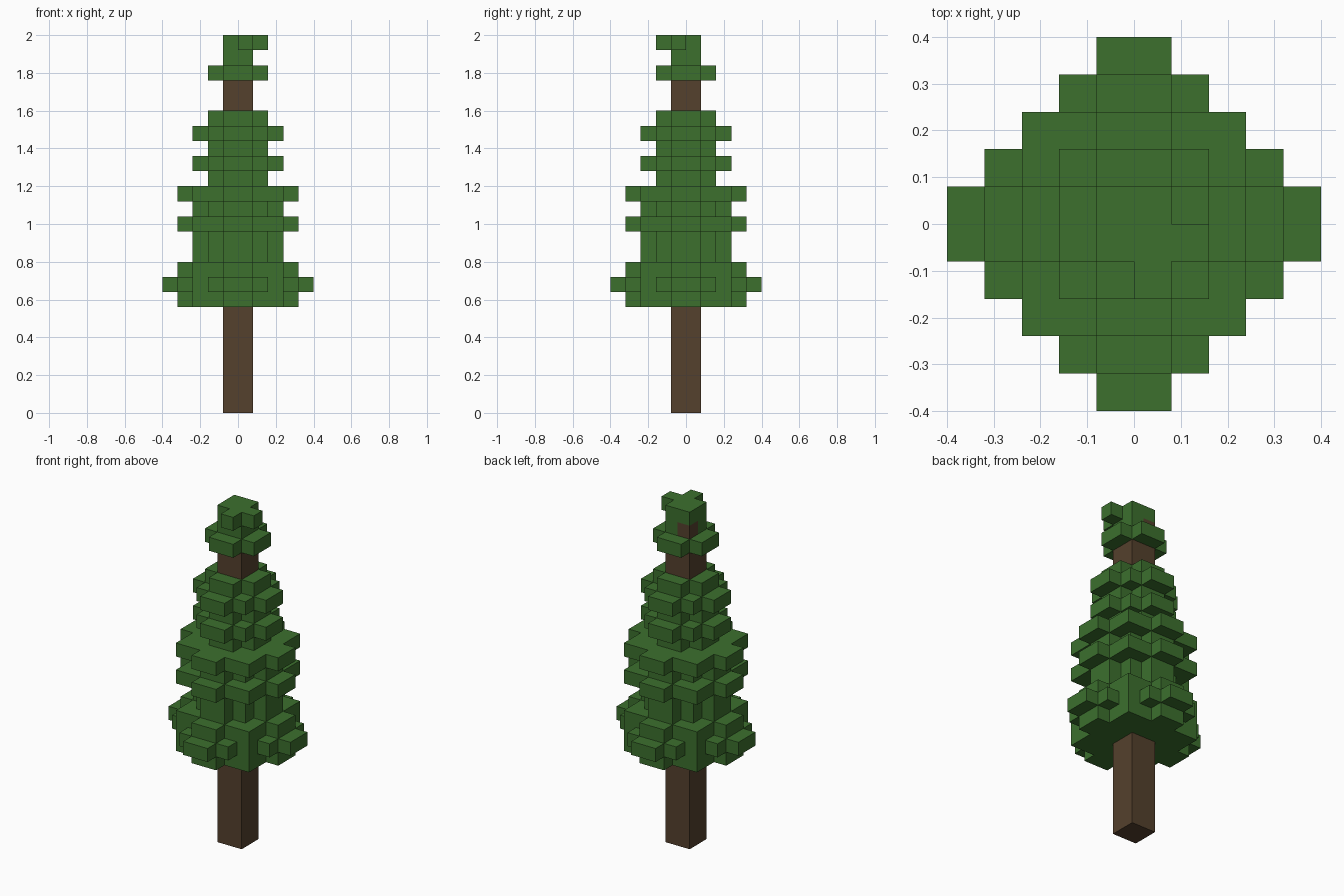
import bpy
import bmesh
from mathutils import Vector

U = 0.08  # block size

if "Cube" in bpy.data.objects:
    bpy.data.objects.remove(bpy.data.objects["Cube"], do_unlink=True)


def make_material(name, color):
    mat = bpy.data.materials.new(name)
    mat.use_nodes = True
    mat.diffuse_color = color
    bsdf = mat.node_tree.nodes["Principled BSDF"]
    bsdf.inputs["Base Color"].default_value = color
    bsdf.inputs["Roughness"].default_value = 0.9
    return mat


def build_blocks(name, cells, blockers, mat):
    """Skin a set of unit blocks, leaving out faces shared with blockers."""
    bm = bmesh.new()
    for cell in cells:
        center = Vector(cell) + Vector((0.5, 0.5, 0.5))
        for axis in range(3):
            for sign in (-1, 1):
                n = Vector((0, 0, 0))
                n[axis] = sign
                if tuple(int(c + d) for c, d in zip(cell, n)) in blockers:
                    continue
                a = Vector((0, 0, 0))
                a[(axis + 1) % 3] = 0.5
                b = n.cross(a)
                corners = (a + b, b - a, -a - b, a - b)
                mid = center + n * 0.5
                bm.faces.new([bm.verts.new((mid + c) * U) for c in corners])
    bmesh.ops.remove_doubles(bm, verts=bm.verts, dist=U / 100)
    mesh = bpy.data.meshes.new(name)
    bm.to_mesh(mesh)
    bm.free()
    mesh.materials.append(mat)
    obj = bpy.data.objects.new(name, mesh)
    bpy.context.collection.objects.link(obj)
    return obj


def tier(rule):
    """Mirror a quarter-plan rule into all four quadrants."""
    def quarter(v):
        return v if v >= 0 else -v - 1
    span = range(-5, 5)
    return {(x, y) for x in span for y in span if rule(quarter(x), quarter(y))}


# Plan shapes of the foliage tiers
cross = tier(lambda i, j: i + j <= 1)
small = tier(lambda i, j: i + j <= 2)
broad = tier(lambda i, j: max(i, j) <= 2 or (max(i, j) == 3 and min(i, j) == 0))
widest = tier(lambda i, j: i + j <= 4)
core = tier(lambda i, j: max(i, j) == 0)
crown = core | {(1, -1), (0, -2)}

# Tiers from the lowest branches upward
lower_tiers = [broad, widest, broad, small, small, broad, small, broad,
               cross, small, cross, small, cross]
leaves = {(x, y, 7 + k) for k, plan in enumerate(lower_tiers) for x, y in plan}
for level, plan in ((22, cross), (23, core), (24, crown)):
    leaves |= {(x, y, level) for x, y in plan}

# Square trunk with a single block at its tip
wood = {(x, y, z) for x, y in core for z in range(23)} | {(-1, 0, 23)}
leaves -= wood

bark = make_material("bark_brown", (0.089, 0.052, 0.026, 1))
green = make_material("leaf_green", (0.045, 0.162, 0.027, 1))
build_blocks("trunk", wood, wood, bark)
build_blocks("foliage", leaves, leaves | wood, green)
